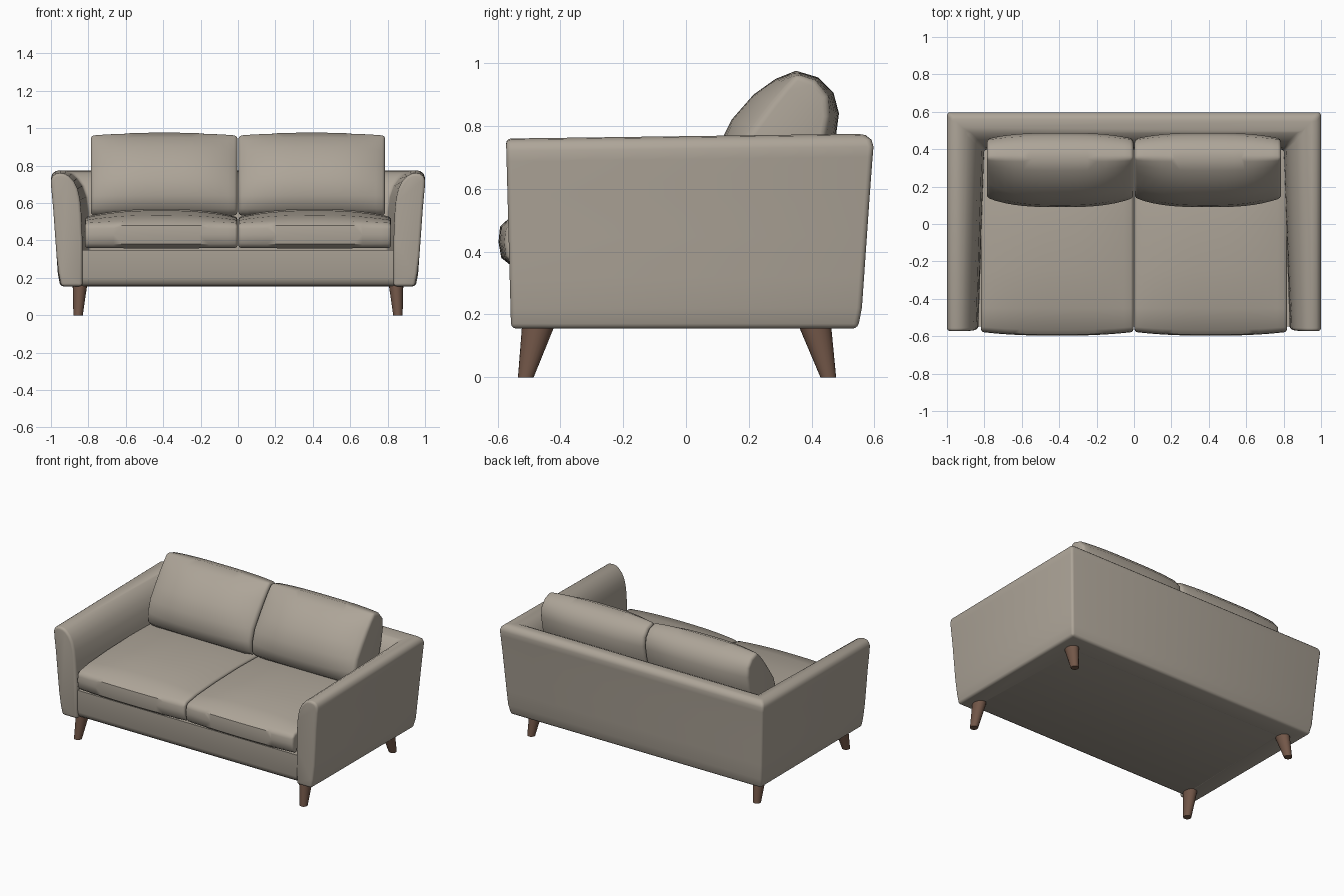
import bpy, bmesh, math
from mathutils import Vector

if "Cube" in bpy.data.objects:
    bpy.data.objects.remove(bpy.data.objects["Cube"])


def material(name, rgb):
    m = bpy.data.materials.new(name)
    m.diffuse_color = (*rgb, 1)
    m.use_nodes = True
    m.node_tree.nodes["Principled BSDF"].inputs["Base Color"].default_value = m.diffuse_color
    return m


FABRIC = material("fabric", (0.42, 0.375, 0.315))
WOOD = material("wood", (0.17, 0.095, 0.065))


def loft(name, sections, mat, bevel=0.0, segments=3):
    """Skin closed sections of equal length, cap the ends and round hard edges."""
    bm = bmesh.new()
    rows = [[bm.verts.new(p) for p in s] for s in sections]
    n = len(rows[0])
    for a, b in zip(rows, rows[1:]):
        for i in range(n):
            j = (i + 1) % n
            bm.faces.new((a[i], a[j], b[j], b[i]))
    bm.faces.new(rows[0])
    bm.faces.new(rows[-1])
    bmesh.ops.recalc_face_normals(bm, faces=bm.faces)
    if bevel:
        hard = [e for e in bm.edges if e.calc_face_angle(0) > math.radians(42)]
        bmesh.ops.bevel(bm, geom=hard, offset=bevel, segments=segments, profile=0.5,
                        affect='EDGES', clamp_overlap=True)
    me = bpy.data.meshes.new(name)
    bm.to_mesh(me)
    bm.free()
    me.materials.append(mat)
    ob = bpy.data.objects.new(name, me)
    bpy.context.collection.objects.link(ob)
    bpy.ops.object.select_all(action='DESELECT')
    ob.select_set(True)
    bpy.context.view_layer.objects.active = ob
    bpy.ops.object.shade_smooth_by_angle(angle=math.radians(40))
    return ob


def cushion(name, side, x0, x1, end, mid, power, bevel):
    """Loft a (y, z) profile across x, swelling from the end shape to the mid shape."""
    sections = []
    steps = 16
    for k in range(steps + 1):
        t = -math.cos(math.pi * k / steps) if 0 < k < steps else (-1, 1)[k > 0]
        t = 2 * k / steps - 1
        f = 1 - abs(t) ** power
        x = side * (x0 + (x1 - x0) * k / steps)
        sections.append([(x, *Vector(a).lerp(Vector(b), f)) for a, b in zip(end, mid)])
    return loft(name, sections, FABRIC, bevel)


# Arms and back: one mitred U sweep; (inset at arm front, inset at back, height)
SHELL = [(.055, .05, .155), (.042, .037, .22), (.03, .03, .32), (.021, .021, .45),
         (.012, .012, .58), (.001, .003, .70), (.0, .0, .735), (.008, .007, .758),
         (.025, .025, .771), (.05, .05, .775), (.075, .08, .771), (.098, .11, .757),
         (.122, .14, .73), (.142, .168, .69), (.155, .188, .63), (.162, .198, .55),
         (.168, .2, .40), (.168, .2, .155)]


def shell_front(s):
    return [(s * (1 - f), -.553 - .02 * z / .77, z - .015 * (z - .155) / .62)
            for f, b, z in SHELL]


def shell_corner(s):
    return [(s * (1 - b), .597 - b, z) for f, b, z in SHELL]


loft("arms_and_back", [shell_front(1), shell_corner(1), shell_corner(-1), shell_front(-1)],
     FABRIC, .016)

# Base frame with a front rail that curves under
BASE = [(-.515, .157), (-.535, .17), (-.545, .2), (-.548, .35), (.45, .35), (.45, .157)]
loft("base", [[(x, y, z) for y, z in BASE] for x in (-.845, .845)], FABRIC)

# Seat and back cushions, a pair of each
SEAT_END = [(-.55, .36), (-.572, .385), (-.577, .43), (-.572, .475), (-.55, .493),
            (-.45, .508), (-.25, .52), (0, .525), (.25, .52), (.43, .5), (.43, .36)]
SEAT_MID = [(-.56, .358), (-.588, .38), (-.597, .43), (-.592, .48), (-.565, .505),
            (-.45, .535), (-.25, .56), (0, .568), (.25, .56), (.43, .53), (.43, .358)]
PILLOW_END = [(.17, .535), (.14, .57), (.14, .64), (.165, .72), (.22, .80), (.275, .875),
              (.315, .925), (.35, .965), (.41, .945), (.45, .895), (.455, .83),
              (.44, .75), (.41, .65), (.36, .56), (.27, .535)]
PILLOW_MID = [(.16, .53), (.11, .57), (.09, .64), (.10, .73), (.145, .82), (.215, .90),
              (.285, .95), (.35, .976), (.42, .955), (.47, .905), (.487, .84),
              (.475, .75), (.44, .64), (.38, .55), (.28, .52)]
for s, label in ((1, "right"), (-1, "left")):
    cushion(label + "_seat_cushion", s, .003, .818, SEAT_END, SEAT_MID, 2.5, .014)
    cushion(label + "_back_cushion", s, .003, .787, PILLOW_END, PILLOW_MID, 3, .018)

    # Tapered, splayed legs
    for part, top, foot in (("front", -.47, -.51), ("back", .41, .453)):
        rings = []
        for x, y, z, rx, ry in ((.855, foot, 0, .025, .025), (.845, top, .165, .039, .052)):
            rings.append([(s * x + rx * math.cos(a), y + ry * math.sin(a), z)
                          for a in (math.tau * i / 20 for i in range(20))])
        loft(f"{label}_{part}_leg", rings, WOOD)
